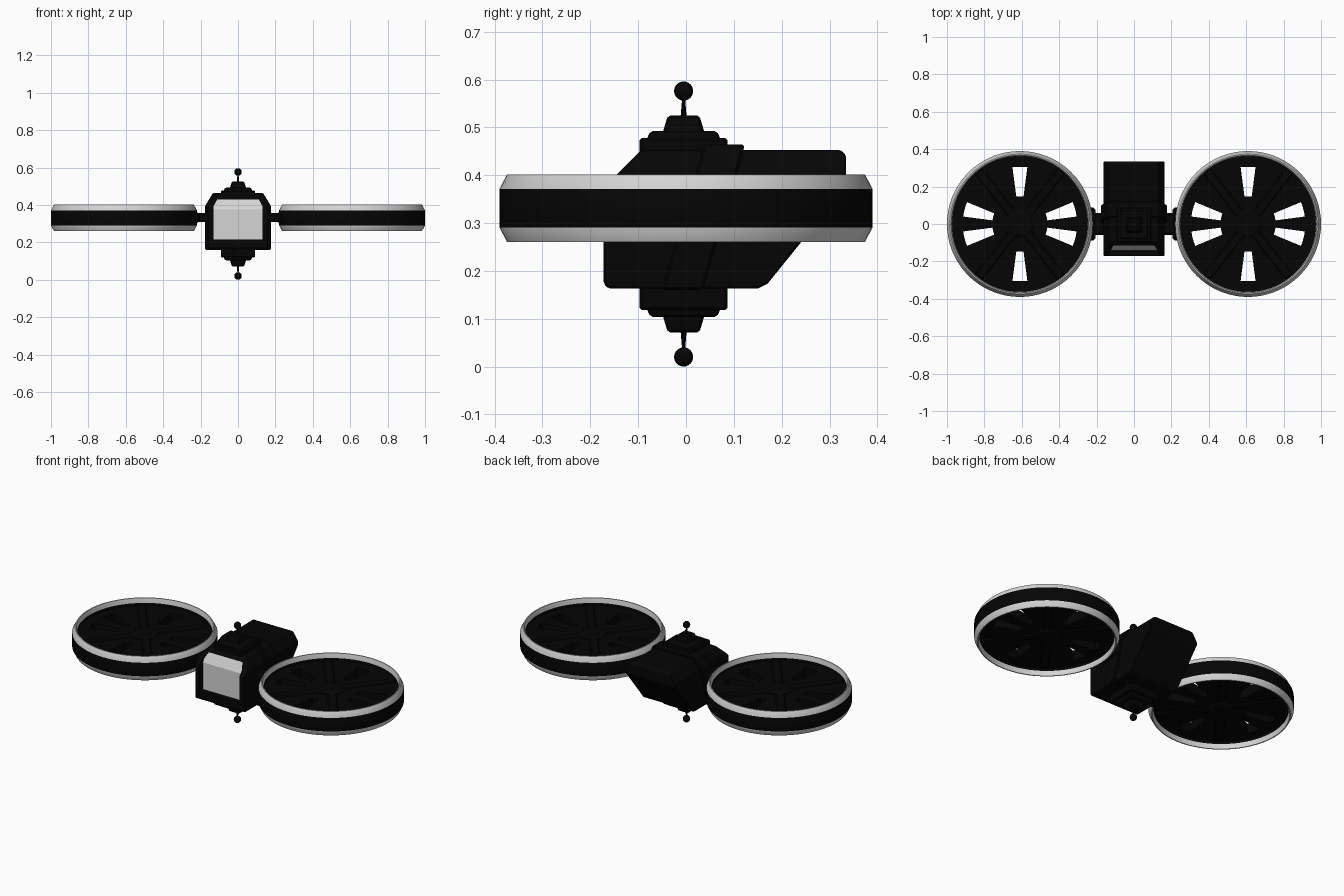
import bpy, bmesh, math
from mathutils import Vector, Matrix

if "Cube" in bpy.data.objects:
    bpy.data.objects.remove(bpy.data.objects["Cube"])


def material(name, v):
    m = bpy.data.materials.new(name)
    m.diffuse_color = (v, v, v, 1)
    m.use_nodes = True
    m.node_tree.nodes["Principled BSDF"].inputs["Base Color"].default_value = m.diffuse_color
    return m


BLACK = material("black", 0.0015)
PALE = material("pale_grey", 0.66)


def finish(name, bm, mats=(BLACK,), smooth=False):
    bmesh.ops.recalc_face_normals(bm, faces=bm.faces)
    me = bpy.data.meshes.new(name)
    bm.to_mesh(me)
    bm.free()
    for m in mats:
        me.materials.append(m)
    ob = bpy.data.objects.new(name, me)
    bpy.context.collection.objects.link(ob)
    bpy.context.view_layer.objects.active = ob
    if smooth:
        bpy.ops.object.select_all(action='DESELECT')
        ob.select_set(True)
        bpy.ops.object.shade_smooth_by_angle(angle=math.radians(30))
    return ob


def bevel(ob, width, segments=1):
    b = ob.modifiers.new("bevel", 'BEVEL')
    b.width, b.segments = width, segments
    return ob


def box_bm(lo, hi):
    bm = bmesh.new()
    bmesh.ops.create_cube(bm, size=1)
    lo, hi = Vector(lo), Vector(hi)
    for v in bm.verts:
        v.co = (lo + hi) / 2 + v.co * (hi - lo)
    return bm


def slice_off(bm, point, normal):
    """Trim everything on the normal side of a plane and cap the cut."""
    bmesh.ops.bisect_plane(bm, geom=bm.verts[:] + bm.edges[:] + bm.faces[:],
                           plane_co=point, plane_no=normal, clear_outer=True)
    bmesh.ops.holes_fill(bm, edges=[e for e in bm.edges if e.is_boundary])


def shoulders(bm, x, z, dx, dz):
    for s in (-1, 1):
        slice_off(bm, (s * x, 0, z), (s * dz, 0, dx))


def lathe(name, profile, steps, mats=(BLACK,), closed=False, centre=(0, 0, 0), smooth=True):
    bm = bmesh.new()
    vs = [bm.verts.new((r, 0, z)) for r, z in profile]
    es = [bm.edges.new(p) for p in zip(vs, vs[1:] + vs[:1]) if closed or p[1] != vs[0]]
    bmesh.ops.spin(bm, geom=vs + es, cent=(0, 0, 0), axis=(0, 0, 1),
                   angle=2 * math.pi, steps=steps, use_duplicate=False)
    bmesh.ops.remove_doubles(bm, verts=bm.verts, dist=1e-5)
    bmesh.ops.dissolve_degenerate(bm, dist=1e-6, edges=bm.edges)
    for f in bm.faces:
        z = f.calc_center_median().z
        f.material_index = int(len(mats) > 1 and abs(z - 0.331) > 0.042)
    bmesh.ops.translate(bm, verts=bm.verts, vec=centre)
    return finish(name, bm, mats, smooth)


# Main hull: box trimmed to a sloped nose, undercut tail and chamfered shoulders
bm = box_bm((-0.162, -0.172, 0.163), (0.162, 0.335, 0.453))
slice_off(bm, (0, -0.172, 0.374), (0, -1, 1))
slice_off(bm, (0, 0.168, 0.17), (0, 0.78, -0.63))
slice_off(bm, (0, 0.323, 0.453), (0, 1, 1))
slice_off(bm, (0, 0.15, 0.163), (0, 0.45, -0.9))
slice_off(bm, (0, -0.162, 0.163), (0, -1, -1))
shoulders(bm, 0.162, 0.395, 0.04, 0.065)
hull = bevel(finish("hull", bm), 0.004)
bpy.ops.object.modifier_apply(modifier="bevel")

# Window recess cut into the nose
bm = bmesh.new()
side = [(-0.3, 0.216), (-0.143, 0.216), (-0.143, 0.375), (-0.115, 0.43), (-0.3, 0.43)]
face = bm.faces.new([bm.verts.new((-0.13, y, z)) for y, z in side])
ext = bmesh.ops.extrude_face_region(bm, geom=[face])
bmesh.ops.translate(bm, vec=(0.26, 0, 0),
                    verts=[v for v in ext["geom"] if isinstance(v, bmesh.types.BMVert)])
shoulders(bm, 0.13, 0.395, 0.02, 0.036)
cutter = finish("window_cutter", bm)
cutter.hide_render = True
cut = hull.modifiers.new("window", 'BOOLEAN')
cut.operation, cut.object, cut.solver = 'DIFFERENCE', cutter, 'EXACT'
bpy.context.view_layer.objects.active = hull
bpy.ops.object.modifier_apply(modifier="window")
bpy.data.objects.remove(cutter)
hull.data.materials.clear()
hull.data.materials.append(BLACK)
hull.data.materials.append(PALE)
for p in hull.data.polygons:
    inside = abs(p.center.x) < 0.12 and p.center.y > -0.15 and p.center.z > 0.22
    p.material_index = int(inside and p.normal.y < -0.75)

# Slanted raised band around the middle of the hull
bm = box_bm((-0.176, -0.15, 0.16), (0.176, 0.2, 0.464))
slice_off(bm, (0, 0.037, 0.46), (0, -1, 0.29))
slice_off(bm, (0, 0.122, 0.46), (0, 1, -0.29))
shoulders(bm, 0.176, 0.395, 0.043, 0.07)
bevel(finish("hull_band", bm), 0.005)

# Stepped towers with ball-tipped aerials, above and below
CY = -0.005
for label, s in (("upper", 1), ("lower", -1)):
    def zz(h):
        return 0.298 + s * h
    for part, half, top, h0, h1 in (("base", 0.092, 0.092, 0.1, 0.18),
                                    ("step", 0.08, 0.07, 0.17, 0.194),
                                    ("cap", 0.044, 0.033, 0.19, 0.227)):
        bm = box_bm((-half, CY - half, min(zz(h0), zz(h1))),
                    (half, CY + half, max(zz(h0), zz(h1))))
        for v in bm.verts:
            if abs(v.co.z - zz(h1)) < 1e-4:
                v.co.x *= top / half
                v.co.y = CY + (v.co.y - CY) * top / half
        bevel(finish(f"{label}_tower_{part}", bm), 0.005)
    lathe(f"{label}_aerial", [(0.007, zz(0.22)), (0.003, zz(0.265))], 10, centre=(0, CY, 0))
    bm = bmesh.new()
    bmesh.ops.create_uvsphere(bm, u_segments=20, v_segments=12, radius=0.02,
                              matrix=Matrix.Translation((0, CY, zz(0.278))))
    finish(f"{label}_aerial_ball", bm, smooth=True)

# Rotors and their arms, one on each side
RING = [(0.39, 0.291), (0.39, 0.371), (0.374, 0.402), (0.368, 0.402), (0.362, 0.375),
        (0.362, 0.287), (0.368, 0.26), (0.374, 0.26)]
HUB = [(0, 0.288), (0.06, 0.288), (0.075, 0.298), (0.075, 0.364), (0.06, 0.374), (0, 0.374)]
SLOTS = (15, 90, 165, 195, 270, 345)
RADII = (0.04, 0.148, 0.306, 0.364)
for label, s in (("left", -1), ("right", 1)):
    centre = (s * 0.61, 0, 0)
    lathe(f"{label}_rotor_ring", RING, 72, (BLACK, PALE), True, centre)
    lathe(f"{label}_rotor_hub", HUB, 32, centre=centre)

    # Slotted fan plate
    bm = bmesh.new()
    rows = [[bm.verts.new((centre[0] + r * math.cos(math.radians(2.5 + 5 * i)),
                           r * math.sin(math.radians(2.5 + 5 * i)), 0.36))
             for i in range(72)] for r in RADII]
    for k in range(3):
        for i in range(72):
            mid = 5 * i + 5
            if k == 1 and any(abs(mid - a) < 7 for a in SLOTS):
                continue
            j = (i + 1) % 72
            bm.faces.new((rows[k][i], rows[k + 1][i], rows[k + 1][j], rows[k][j]))
    plate = finish(f"{label}_fan_plate", bm)
    sol = plate.modifiers.new("thickness", 'SOLIDIFY')
    sol.thickness = 0.058
    sol.offset = -1

    # Diagonal struts across the plate
    for n, a in enumerate((52, 128, 232, 308)):
        bm = box_bm((0.06, -0.025, 0.295), (0.36, 0.025, 0.367))
        bmesh.ops.transform(bm, verts=bm.verts, matrix=Matrix.Translation(centre)
                            @ Matrix.Rotation(math.radians(a), 4, 'Z'))
        bevel(finish(f"{label}_strut_{n + 1}", bm), 0.006)

    # Arm and mounting bracket
    for part, x0, x1, half, z0, z1 in (("arm", 0.15, 0.235, 0.06, 0.308, 0.356),
                                       ("bracket", 0.205, 0.245, 0.088, 0.304, 0.36)):
        bm = box_bm((min(s * x0, s * x1), -half, z0), (max(s * x0, s * x1), half, z1))
        bevel(finish(f"{label}_{part}", bm), 0.012)
